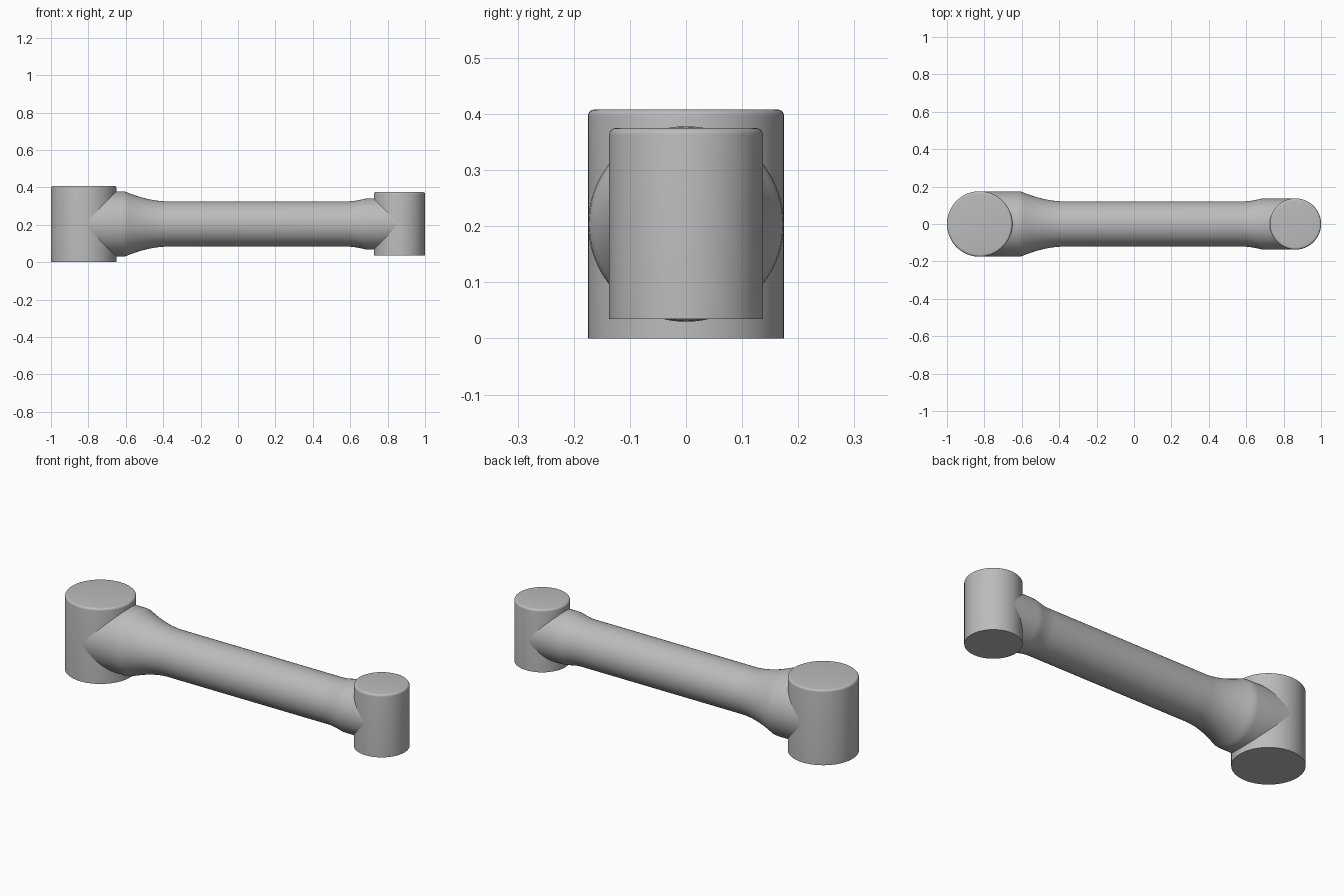
import bpy, bmesh, math
from mathutils import Matrix

cube = bpy.data.objects.get("Cube")
if cube:
    bpy.data.objects.remove(cube, do_unlink=True)

grey = bpy.data.materials.new("light grey")
grey.use_nodes = True
colour = (0.5, 0.5, 0.5, 1)
grey.diffuse_color = colour
grey.node_tree.nodes["Principled BSDF"].inputs["Base Color"].default_value = colour

SIDES = 96


def revolve(name, profile, matrix):
    """Spin (radius, height) points round local z, closing both ends."""
    bm = bmesh.new()
    rings = []
    for r, h in profile:
        rings.append([bm.verts.new((r * math.cos(a), r * math.sin(a), h))
                      for a in (math.tau * i / SIDES for i in range(SIDES))])
    for low, high in zip(rings, rings[1:]):
        for i in range(SIDES):
            j = (i + 1) % SIDES
            bm.faces.new((low[i], low[j], high[j], high[i]))
    bm.faces.new(rings[0][::-1])
    bm.faces.new(rings[-1])
    mesh = bpy.data.meshes.new(name)
    bm.to_mesh(mesh)
    bm.free()
    mesh.materials.append(grey)
    obj = bpy.data.objects.new(name, mesh)
    obj.matrix_world = matrix
    bpy.context.collection.objects.link(obj)
    bpy.ops.object.select_all(action='DESELECT')
    obj.select_set(True)
    bpy.context.view_layer.objects.active = obj
    bpy.ops.object.shade_smooth_by_angle(angle=math.radians(35))
    return obj


def boss(name, x, radius, bottom, top, fillet=0.012):
    """Upright cylinder with a rounded top rim and a sharp base."""
    profile = [(radius, bottom)]
    for i in range(6):
        a = math.pi / 2 * i / 5
        profile.append((radius - fillet * (1 - math.cos(a)),
                        top - fillet * (1 - math.sin(a))))
    return revolve(name, profile, Matrix.Translation((x, 0, 0)))


# End cylinders
boss("large_joint", -0.825, 0.175, 0.0, 0.408)
boss("small_joint", 0.863, 0.137, 0.035, 0.375)

# Arm: straight collar, flare, slim shaft, small flare, straight collar
SHAFT, BIG, SMALL = 0.121, 0.1742, 0.1362
path = [(BIG, -0.825), (BIG, -0.62)]
for i in range(13):
    t = 1 - i / 12
    path.append((SHAFT + (BIG - 0.002 - SHAFT) * t ** 1.8, -0.38 - 0.22 * t))
for i in range(7):
    t = i / 6
    path.append((SHAFT + (SMALL - 0.001 - SHAFT) * t ** 1.6, 0.59 + 0.09 * t))
path += [(SMALL, 0.70), (SMALL, 0.863)]
revolve("arm", path,
        Matrix.Translation((0, 0, 0.204)) @ Matrix.Rotation(math.pi / 2, 4, 'Y'))
